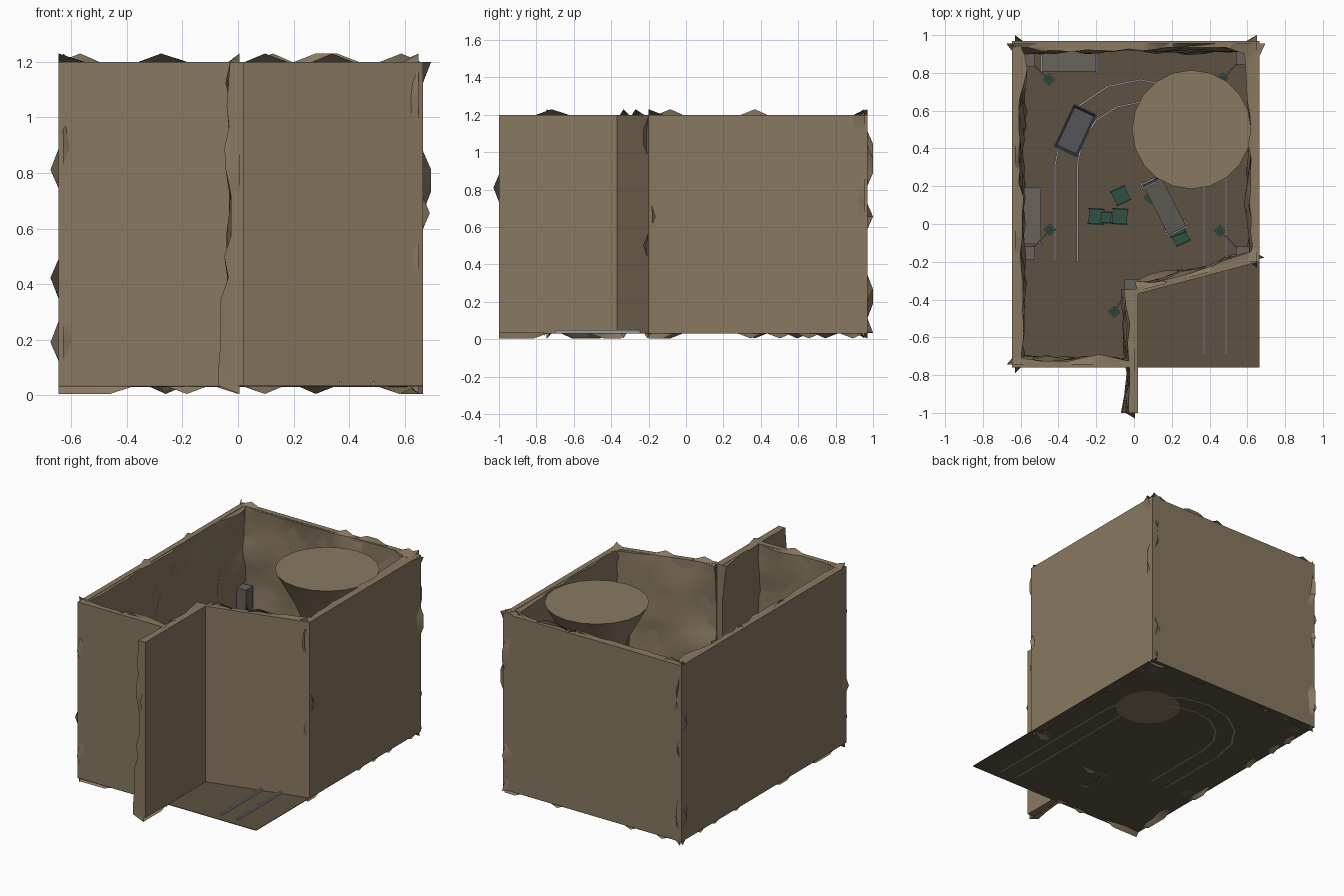
import bpy, bmesh, math, random
from mathutils import Vector, Matrix, noise

if "Cube" in bpy.data.objects:
    bpy.data.objects.remove(bpy.data.objects["Cube"])

random.seed(4)
FLOOR, TOP = 0.035, 1.2

def mat(name, r, g, b):
    m = bpy.data.materials.new(name)
    m.diffuse_color = (r, g, b, 1)
    m.use_nodes = True
    m.node_tree.nodes["Principled BSDF"].inputs["Base Color"].default_value = m.diffuse_color
    return m

ROCK = mat("rock", 0.25, 0.19, 0.12)
DIRT = mat("dirt", 0.11, 0.085, 0.055)
WOOD = mat("wood", 0.14, 0.125, 0.105)
STEEL = mat("steel", 0.33, 0.33, 0.34)
IRON = mat("iron", 0.09, 0.09, 0.1)
GREEN = mat("green", 0.03, 0.085, 0.06)

def finish(bm, name, m, smooth=None):
    bmesh.ops.recalc_face_normals(bm, faces=bm.faces)
    me = bpy.data.meshes.new(name)
    bm.to_mesh(me)
    bm.free()
    me.materials.append(m)
    ob = bpy.data.objects.new(name, me)
    bpy.context.collection.objects.link(ob)
    if smooth:
        bpy.context.view_layer.objects.active = ob
        ob.select_set(True)
        bpy.ops.object.shade_smooth_by_angle(angle=math.radians(smooth))
        ob.select_set(False)
    return ob

def add_box(bm, c, s, M=Matrix()):
    return bmesh.ops.create_cube(
        bm, size=1, matrix=M @ Matrix.Translation(c) @ Matrix.Diagonal((*s, 1)))["verts"]

def add_rod(bm, a, b, w):
    a, b = Vector(a), Vector(b)
    q = (b - a).to_track_quat('Z', 'Y').to_matrix().to_4x4()
    add_box(bm, (0, 0, 0), (w, w, (b - a).length), Matrix.Translation((a + b) / 2) @ q)

def placed(x, y, z=0.0, turn=0.0, tilt=0.0):
    return (Matrix.Translation((x, y, z)) @ Matrix.Rotation(math.radians(turn), 4, 'Z')
            @ Matrix.Rotation(math.radians(tilt), 4, 'Y'))

# Dirt floor
bm = bmesh.new()
add_box(bm, (0.01, 0.105, FLOOR - 0.002), (1.31, 1.73, 0.004))
finish(bm, "floor", DIRT)

# Walls: flat slab outside, rough rock skin inside
def wall(name, p0, p1, thick=0.035):
    p0, p1 = Vector((*p0, 0)), Vector((*p1, 0))
    d = (p1 - p0).normalized()
    n = Vector((d.y, -d.x, 0))
    L = (p1 - p0).length
    bm = bmesh.new()
    M = Matrix.Translation(p0) @ Matrix((d, n, (0, 0, 1))).transposed().to_4x4()
    add_box(bm, (L / 2, thick / 2, (FLOOR + TOP) / 2), (L, thick, TOP - FLOOR), M)
    finish(bm, name + "_slab", ROCK)
    bm = bmesh.new()
    nu, nv = max(4, round(L / 0.07)), 17
    rows = []
    for i in range(nu + 1):
        row = []
        for j in range(nv + 1):
            u = L * min(max((i - 1) / (nu - 2), 0), 1)
            z = FLOOR + (TOP - FLOOR) * min(max((j - 1) / (nv - 2), 0), 1)
            q = p0 + d * u + Vector((0, 0, z))
            if i in (0, nu) or j in (0, nv):        # skirt tucked into the slab
                depth = 0.015
                poke = 0.03 if random.random() < 0.15 else -0.004
                if j in (0, nv):
                    if j == 0 and random.random() < 0.25:
                        poke = 0.03
                    z += poke if j else -poke
                else:
                    u += poke if i else -poke
            else:
                k = noise.noise(q * 4.5) + 0.55 * noise.noise(q * 11)
                depth = thick + 0.012 + 0.04 * k
            row.append(bm.verts.new(p0 + d * u + n * depth + Vector((0, 0, z))))
        rows.append(row)
    for i in range(nu):
        for j in range(nv):
            bm.faces.new((rows[i][j], rows[i + 1][j], rows[i + 1][j + 1], rows[i][j + 1]))
    finish(bm, name + "_rock", ROCK, 35)

wall("left_wall", (-0.645, -0.76), (-0.645, 0.97))
wall("back_wall", (-0.645, 0.97), (0.665, 0.97))
wall("right_wall", (0.665, 0.97), (0.665, -0.2))
wall("slanted_wall", (0.665, -0.2), (0.02, -0.37))
wall("entrance_wall", (0.02, -0.345), (0.02, -1.0), 0.045)
wall("front_wall", (0.0, -0.76), (-0.645, -0.76))

# Rock pillar, lathed hourglass
bm = bmesh.new()
rings = []
for r, z in [(0.2, 0.03), (0.13, 0.28), (0.1, 0.55), (0.13, 0.8), (0.2, 0.98), (0.315, 1.19)]:
    rings.append([bm.verts.new((0.305 + r * math.cos(a * math.tau / 20),
                                0.5 + r * math.sin(a * math.tau / 20), z)) for a in range(20)])
for lo, hi in zip(rings, rings[1:]):
    for a in range(20):
        b = (a + 1) % 20
        bm.faces.new((lo[a], lo[b], hi[b], hi[a]))
bm.faces.new(rings[-1])
bm.faces.new(rings[0][::-1])
finish(bm, "rock_pillar", ROCK, 30)

# U-shaped rails
def rail(name, R):
    cx, cy, w = 0.035, 0.31, 0.005
    path = [(math.pi, -0.51)] + [(math.pi * (1 - k / 8), 0) for k in range(9)] + [(0, -1.01)]
    bm = bmesh.new()
    secs = []
    for a, dy in path:
        secs.append([bm.verts.new((cx + r * math.cos(a), cy + r * math.sin(a) + dy, z))
                     for r, z in ((R - w, 0.03), (R + w, 0.03), (R + w, 0.05), (R - w, 0.05))])
    for s, t in zip(secs, secs[1:]):
        for k in range(4):
            bm.faces.new((s[k], s[(k + 1) % 4], t[(k + 1) % 4], t[k]))
    bm.faces.new(secs[0])
    bm.faces.new(secs[-1])
    finish(bm, name, STEEL)

rail("inner_rail", 0.335)
rail("outer_rail", 0.453)

# Ore cart: tapered open tub on four wheels
M = placed(-0.31, 0.495, 0, -25)
bm = bmesh.new()
vs = add_box(bm, (0, 0, 0.155), (0.135, 0.25, 0.13))
for v in vs:
    if v.co.z < 0.15:
        v.co.x *= 0.75
        v.co.y *= 0.82
bm.normal_update()
top = max(bm.faces, key=lambda f: f.calc_center_median().z)
bmesh.ops.inset_region(bm, faces=[top], thickness=0.01)
bmesh.ops.translate(bm, verts=bmesh.ops.extrude_discrete_faces(bm, faces=[top])["faces"][0].verts,
                    vec=(0, 0, -0.09))
bm.transform(M)
finish(bm, "cart_tub", IRON)
bm = bmesh.new()
for x in (-0.058, 0.058):
    for y in (-0.065, 0.065):
        bmesh.ops.create_cone(bm, cap_ends=True, segments=12, radius1=0.027, radius2=0.027, depth=0.014,
                              matrix=M @ Matrix.Translation((x, y, 0.075))
                              @ Matrix.Rotation(math.pi / 2, 4, 'Y'))
for y in (-0.065, 0.065):
    add_box(bm, (0, y, 0.078), (0.11, 0.015, 0.015), M)
finish(bm, "cart_wheels", STEEL)

# Support posts with bracket arms and hanging lanterns
def lantern(name, M):
    bm = bmesh.new()
    for z, w, h in ((0, 0.046, 0.01), (0.035, 0.03, 0.06), (0.07, 0.046, 0.01), (0.08, 0.024, 0.012)):
        add_box(bm, (0, 0, z), (w, w, h), M)
    for x in (-0.019, 0.019):
        for y in (-0.019, 0.019):
            add_box(bm, (x, y, 0.035), (0.005, 0.005, 0.065), M)
    finish(bm, name, GREEN)

for k, (px, py, lx, ly) in enumerate([(-0.56, 0.87, -0.45, 0.765), (-0.56, -0.155, -0.445, -0.03),
                                      (0.575, 0.88, 0.47, 0.77), (0.575, -0.155, 0.455, -0.035),
                                      (-0.015, -0.325, -0.105, -0.465)]):
    bm = bmesh.new()
    add_box(bm, (px, py, 0.365), (0.07, 0.07, 0.67))
    finish(bm, f"support_post_{k}", WOOD)
    bm = bmesh.new()
    add_rod(bm, (px, py, 0.6), (lx, ly, 0.6), 0.008)
    add_rod(bm, (px, py, 0.5), ((px + lx) / 2, (py + ly) / 2, 0.6), 0.006)
    add_rod(bm, (lx, ly, 0.6), (lx, ly, 0.56), 0.005)
    finish(bm, f"lantern_arm_{k}", IRON)
    lantern(f"lantern_{k}", placed(lx, ly, 0.48, 45))
lantern("dropped_lantern", placed(0.085, 0.14, 0.04, 45))

# Shelf racks: boards between two end frames
def rack(name, M, H=0.3):
    bm = bmesh.new()
    for z in (0.06, H * 0.55, H - 0.01):
        add_box(bm, (0, 0, z), (0.285, 0.105, 0.012), M)
    finish(bm, name + "_boards", WOOD)
    bm = bmesh.new()
    for x in (-0.145, 0.145):
        for y in (-0.058, 0.058):
            add_box(bm, (x, y, H / 2), (0.009, 0.009, H), M)
        for z in (0.06, H):
            add_box(bm, (x, 0, z), (0.009, 0.125, 0.009), M)
    finish(bm, name + "_frame", STEEL)

rack("back_rack", placed(-0.345, 0.86, FLOOR))
rack("left_rack", placed(-0.545, 0.045, FLOOR, 90))
rack("broken_rack", placed(0.15, 0.12, 0.07, -63, 12), 0.17)

# Green crates with slatted lids
def crate(name, x, y, z, turn, s=0.085, h=0.07):
    M = placed(x, y, z, turn)
    bm = bmesh.new()
    add_box(bm, (0, 0, h / 2), (s * 0.92, s * 0.92, h), M)
    for sy in (-1, 1):
        add_box(bm, (0, sy * s * 0.3, h), (s * 0.8, 0.01, 0.01), M)
        add_box(bm, (0, sy * s * 0.46, h * 0.5), (s, 0.008, h * 0.3), M)
    finish(bm, name, GREEN)

crate("crate_0", -0.07, 0.15, FLOOR, 25)
crate("crate_1", -0.2, 0.04, FLOOR, -4)
crate("crate_2", -0.075, 0.04, FLOOR, -4)
crate("crate_3", -0.148, 0.035, FLOOR, -4, 0.06, 0.1)
crate("crate_4", 0.245, -0.065, FLOOR, 25)
crate("crate_5", 0.22, -0.02, FLOOR + 0.075, 20)
